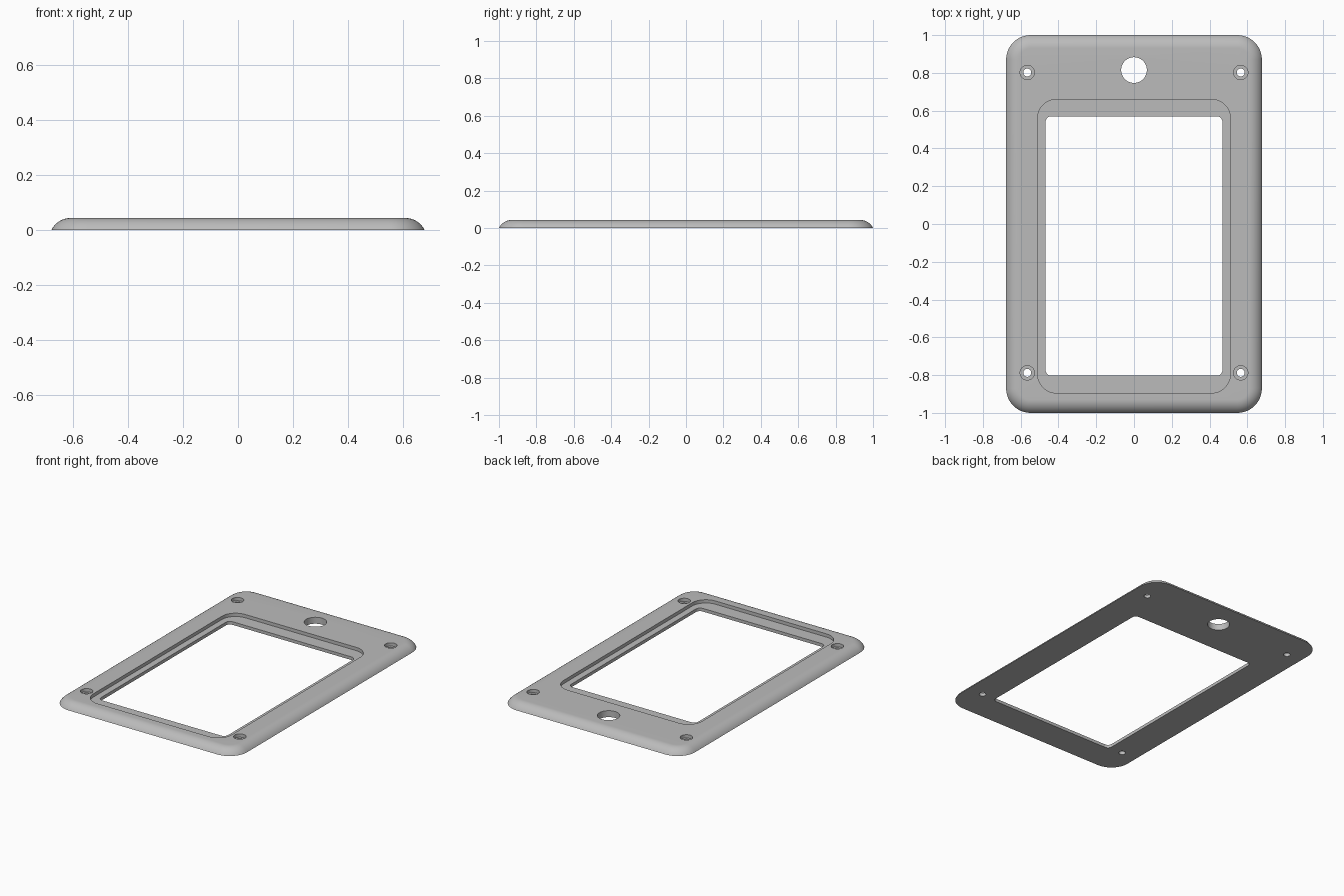
import bpy
import bmesh
from math import sin, cos, pi, radians, asin

cube = bpy.data.objects.get("Cube")
if cube:
    bpy.data.objects.remove(cube, do_unlink=True)

HEIGHT = 0.043
LEDGE = 0.021      # height of the recess floor and screw seats
EDGE_R = 0.078     # radius of the rounded outer edge
CORNER_R = 0.13

grey = bpy.data.materials.new("satin_grey")
grey.use_nodes = True
colour = (0.5, 0.5, 0.5, 1)
grey.diffuse_color = colour
grey.node_tree.nodes["Principled BSDF"].inputs["Base Color"].default_value = colour


def rounded_rect(x, y0, y1, r, steps=12):
    """Outline symmetric in x, counter-clockwise."""
    centres = [(x - r, y1 - r), (r - x, y1 - r), (r - x, y0 + r), (x - r, y0 + r)]
    return [(cx + r * cos((q + i / steps) * pi / 2), cy + r * sin((q + i / steps) * pi / 2))
            for q, (cx, cy) in enumerate(centres) for i in range(steps + 1)]


def circle(cx, cy, r, n=40):
    return [(cx + r * cos(2 * pi * i / n), cy + r * sin(2 * pi * i / n)) for i in range(n)]


def loft(name, layers):
    """Closed solid through (outline, z) layers with equal point counts."""
    bm = bmesh.new()
    rings = [[bm.verts.new((x, y, z)) for x, y in pts] for pts, z in layers]
    bm.faces.new(rings[0][::-1])
    bm.faces.new(rings[-1])
    for a, b in zip(rings, rings[1:]):
        for i in range(len(a)):
            j = (i + 1) % len(a)
            bm.faces.new((a[i], a[j], b[j], b[i]))
    mesh = bpy.data.meshes.new(name)
    bm.to_mesh(mesh)
    bm.free()
    mesh.materials.append(grey)
    ob = bpy.data.objects.new(name, mesh)
    bpy.context.collection.objects.link(ob)
    return ob


def cut(target, outline, bottom):
    """Remove a vertical prism from the target, open at the top."""
    cutter = loft("cutter", [(outline, bottom), (outline, 2 * HEIGHT)])
    cutter.hide_render = True
    mod = target.modifiers.new("cut", "BOOLEAN")
    mod.operation = "DIFFERENCE"
    mod.solver = "EXACT"
    mod.object = cutter
    bpy.ops.object.modifier_apply(modifier=mod.name)
    bpy.data.objects.remove(cutter, do_unlink=True)


# Plate with an arc edge that meets the top face tangentially
ARC_STEPS = 10
drop = EDGE_R - HEIGHT
start = asin(drop / EDGE_R)
layers = []
for i in range(ARC_STEPS + 1):
    angle = start + (pi / 2 - start) * i / ARC_STEPS
    inset = EDGE_R * (cos(start) - cos(angle))
    outline = rounded_rect(0.677 - inset, inset - 1, 1 - inset, CORNER_R - inset)
    layers.append((outline, EDGE_R * sin(angle) - drop))
plate = loft("frame_plate", layers)
bpy.context.view_layer.objects.active = plate
plate.select_set(True)

# Stepped window: shallow recess, then the opening through it
cut(plate, rounded_rect(0.51, -0.895, 0.66, 0.1), LEDGE)
cut(plate, rounded_rect(0.468, -0.803, 0.57, 0.03), -HEIGHT)

# Round hole above the window
cut(plate, circle(0, 0.815, 0.068, 64), -HEIGHT)

# Counterbored screw holes in the corners
for x in (-0.565, 0.565):
    for y in (-0.788, 0.802):
        cut(plate, circle(x, y, 0.038), LEDGE)
        cut(plate, circle(x, y, 0.021), -HEIGHT)

bpy.ops.object.shade_smooth_by_angle(angle=radians(30))
